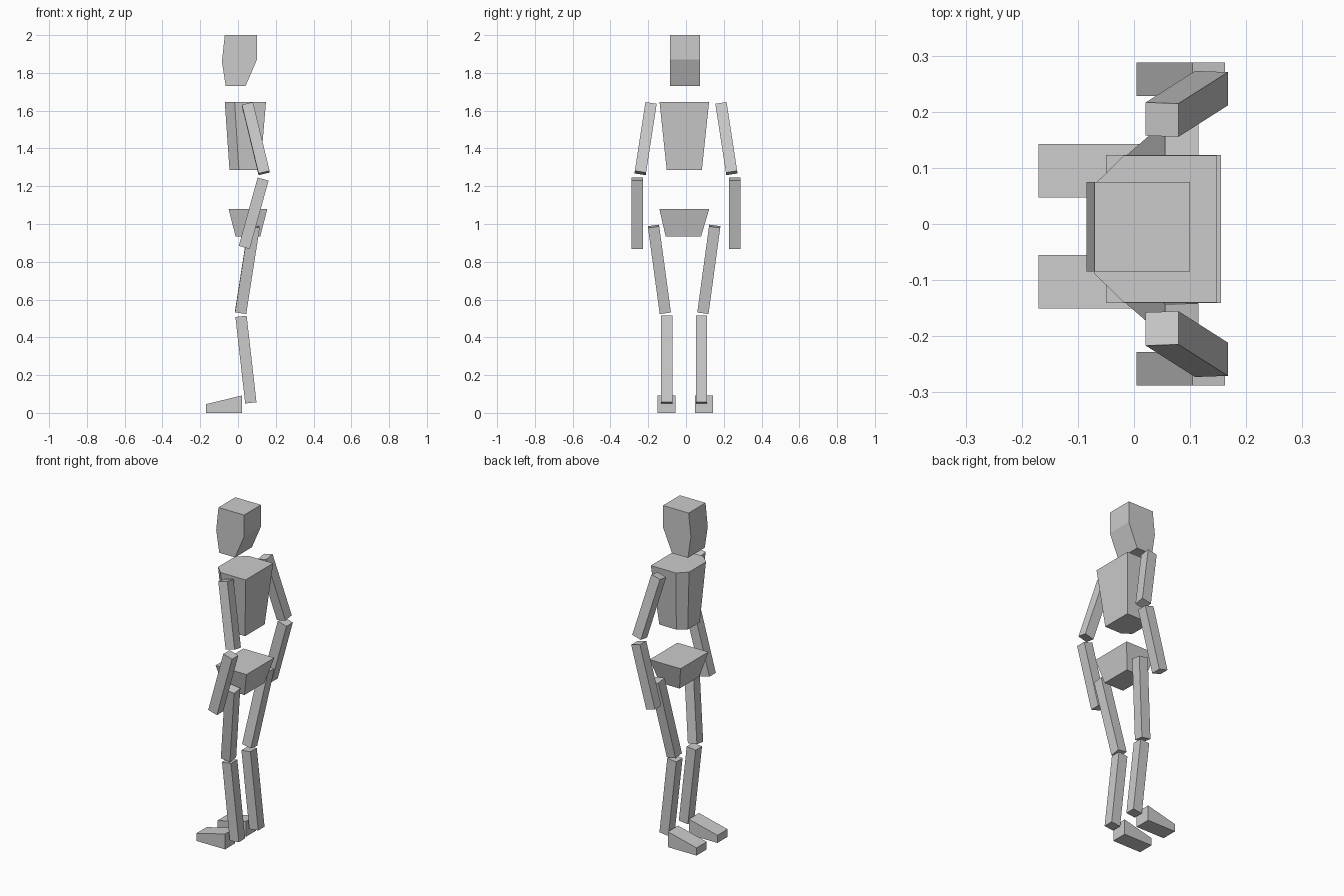
import bpy, bmesh
from mathutils import Vector

if "Cube" in bpy.data.objects:
    bpy.data.objects.remove(bpy.data.objects["Cube"])


def loft(name, ring_a, ring_b):
    """Closed flat-faced solid between two matching rings."""
    bm = bmesh.new()
    a = [bm.verts.new(p) for p in ring_a]
    b = [bm.verts.new(p) for p in ring_b]
    n = len(a)
    bm.faces.new(a)
    bm.faces.new(b)
    for i in range(n):
        j = (i + 1) % n
        bm.faces.new((a[i], a[j], b[j], b[i]))
    bmesh.ops.recalc_face_normals(bm, faces=bm.faces)
    me = bpy.data.meshes.new(name)
    bm.to_mesh(me)
    bm.free()
    ob = bpy.data.objects.new(name, me)
    bpy.context.collection.objects.link(ob)
    return ob


def slab(name, profile, y0, y1):
    """Side profile (x, z) extruded along y."""
    return loft(name, [(x, y0, z) for x, z in profile], [(x, y1, z) for x, z in profile])


def bar(name, top, bottom, w=0.03):
    """Square limb segment whose ends are perpendicular to its axis."""
    top, bottom = Vector(top), Vector(bottom)
    d = (top - bottom).normalized()
    u = (Vector((1, 0, 0)) - d * d.x).normalized()
    v = d.cross(u)
    offs = [u * s * w + v * t * w for s, t in ((-1, -1), (1, -1), (1, 1), (-1, 1))]
    return loft(name, [bottom + o for o in offs], [top + o for o in offs])


def chest_ring(front, mid, back, inner, outer, z):
    c = -0.009
    return [(front, c - inner, z), (mid, c - outer, z), (back, c - outer, z),
            (back, c + outer, z), (mid, c + outer, z), (front, c + inner, z)]


def rect(x0, x1, y0, y1, z):
    return [(x0, y0, z), (x1, y0, z), (x1, y1, z), (x0, y1, z)]


# Head
slab("head", [(-0.07, 2.0), (0.10, 2.0), (0.10, 1.87), (0.04, 1.73),
              (-0.065, 1.73), (-0.085, 1.86)], -0.085, 0.075)

# Torso with chamfered front corners
loft("torso", chest_ring(-0.045, 0.005, 0.118, 0.057, 0.093, 1.285),
     chest_ring(-0.07, -0.018, 0.148, 0.08, 0.131, 1.645))

# Pelvis, tapering downwards
loft("pelvis", rect(-0.013, 0.118, -0.108, 0.08, 0.935),
     rect(-0.05, 0.155, -0.141, 0.123, 1.08))

# Limbs on both sides
for side, s in (("left", -1), ("right", 1)):
    leg = -0.01
    bar(side + "_upper_arm", (0.05, s * 0.186, 1.634), (0.138, s * 0.242, 1.27))
    bar(side + "_forearm", (0.133, s * 0.258, 1.238), (0.033, s * 0.258, 0.876))
    bar(side + "_thigh", (0.085, leg + s * 0.162, 0.988), (0.014, leg + s * 0.1, 0.532))
    bar(side + "_shin", (0.016, leg + s * 0.092, 0.511), (0.068, leg + s * 0.092, 0.053))
    y = -0.004 + s * 0.099
    slab(side + "_foot", [(-0.17, 0), (0.02, 0), (0.02, 0.092), (-0.17, 0.046)],
         y - 0.048, y + 0.048)
